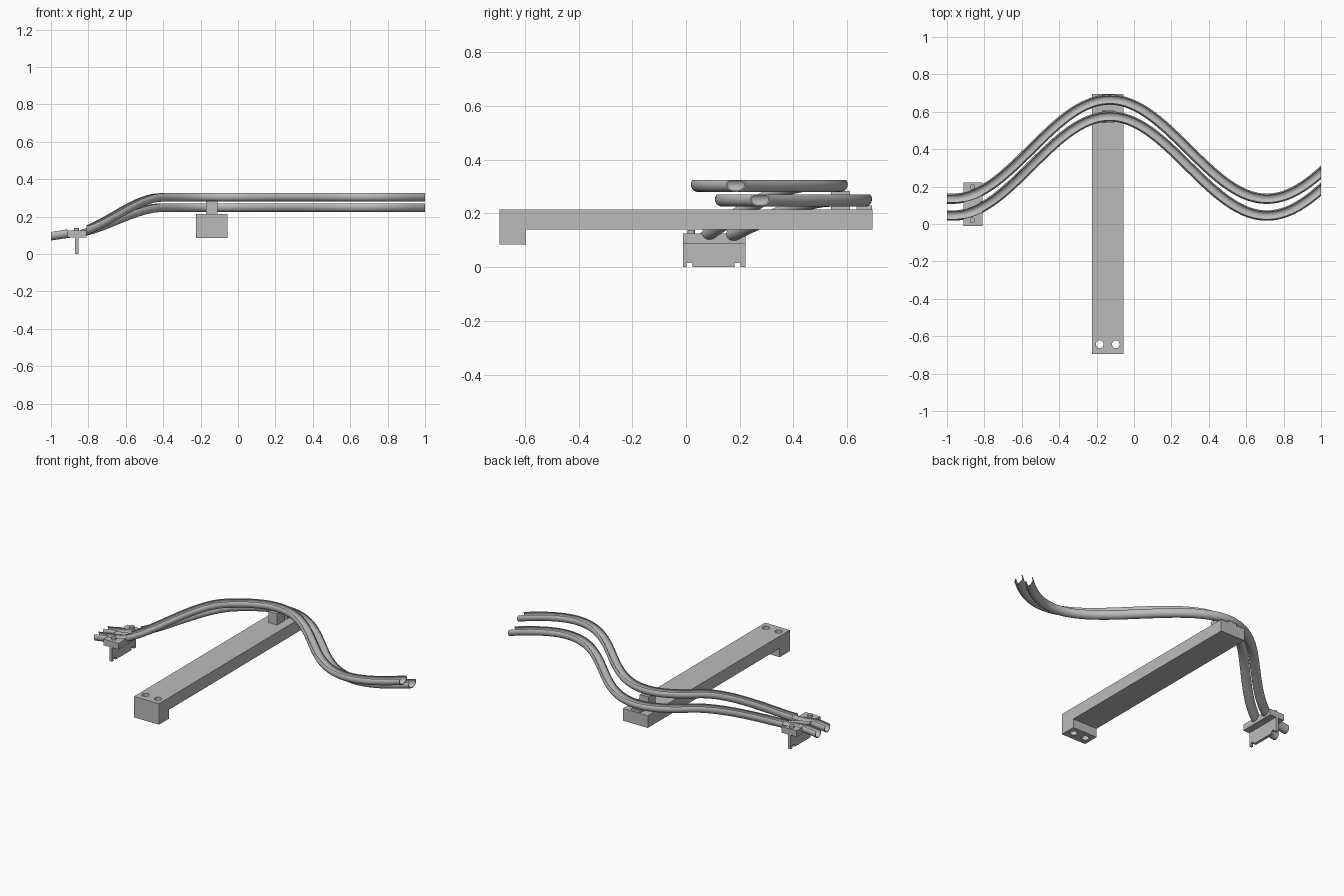
import bpy, bmesh, math
from mathutils import Vector

cube = bpy.data.objects.get("Cube")
if cube:
    bpy.data.objects.remove(cube)

grey = bpy.data.materials.new("plain_grey")
grey.use_nodes = True
grey.diffuse_color = (0.5, 0.5, 0.5, 1)
grey.node_tree.nodes["Principled BSDF"].inputs["Base Color"].default_value = (0.5, 0.5, 0.5, 1)


def add_object(name, bm, smooth=False):
    bmesh.ops.recalc_face_normals(bm, faces=bm.faces)
    mesh = bpy.data.meshes.new(name)
    bm.to_mesh(mesh)
    bm.free()
    mesh.materials.append(grey)
    ob = bpy.data.objects.new(name, mesh)
    bpy.context.collection.objects.link(ob)
    if smooth:
        bpy.ops.object.select_all(action='DESELECT')
        ob.select_set(True)
        bpy.context.view_layer.objects.active = ob
        bpy.ops.object.shade_smooth_by_angle(angle=math.radians(35))
    return ob


def extrude_x(name, outline, x0, x1):
    """Extrude a (y, z) outline between two x positions."""
    bm = bmesh.new()
    face = bm.faces.new([bm.verts.new((x0, y, z)) for y, z in outline])
    geom = bmesh.ops.extrude_face_region(bm, geom=[face])["geom"]
    moved = [v for v in geom if isinstance(v, bmesh.types.BMVert)]
    bmesh.ops.translate(bm, verts=moved, vec=(x1 - x0, 0, 0))
    return add_object(name, bm)


def box(name, x0, x1, y0, y1, z0, z1):
    return extrude_x(name, [(y0, z0), (y1, z0), (y1, z1), (y0, z1)], x0, x1)


def cylinder(name, x, y, z0, z1, r):
    bm = bmesh.new()
    bmesh.ops.create_cone(bm, cap_ends=True, segments=24, radius1=r, radius2=r, depth=z1 - z0)
    bmesh.ops.translate(bm, verts=bm.verts, vec=(x, y, (z0 + z1) / 2))
    return add_object(name, bm, True)


def cut(target, cutter):
    cutter.hide_render = True
    cutter.hide_set(True)
    mod = target.modifiers.new("cut", 'BOOLEAN')
    mod.operation = 'DIFFERENCE'
    mod.solver = 'EXACT'
    mod.object = cutter


# Wavy path shared by both rails
def rail_point(x, shift, top):
    wave = math.cos(math.pi * (x + 0.13) / 0.84) if x > -0.97 else -1
    y = 0.31 + 0.265 * wave + shift
    t = min(max((x + 0.9) / 0.5, 0), 1)
    z = 0.115 + (top - 0.115) * t * t * (3 - 2 * t) + 0.15 * min(x + 0.9, 0)
    return Vector((x, y, z))


def channel_profile(opening, outer=0.0275, inner=0.0235, n=24):
    """C section, open at the top by +-opening degrees."""
    a0, a1 = math.radians(90 + opening), math.radians(450 - opening)
    angles = [a0 + (a1 - a0) * i / n for i in range(n + 1)]
    ring = [(outer * math.cos(a), outer * math.sin(a)) for a in angles]
    return ring + [(inner * math.cos(a), inner * math.sin(a)) for a in reversed(angles)]


def circle_profile(r, n=24):
    return [(r * math.cos(math.tau * i / n), r * math.sin(math.tau * i / n)) for i in range(n)]


def sweep(name, profile, x0, x1, shift, top):
    """Sweep a section along the path and trim it square at x0 and x1."""
    bm = bmesh.new()
    rings = []
    start, end = x0 - 0.06, x1 + 0.06
    steps = max(8, int((end - start) / 0.02))
    for i in range(steps + 1):
        x = start + (end - start) * i / steps
        p = rail_point(x, shift, top)
        tangent = (rail_point(x + 0.01, shift, top) - rail_point(x - 0.01, shift, top)).normalized()
        side = tangent.cross(Vector((0, 0, 1))).normalized()
        up = side.cross(tangent)
        rings.append([bm.verts.new(p + side * u + up * v) for u, v in profile])
    n = len(profile)
    for a, b in zip(rings, rings[1:]):
        for j in range(n):
            bm.faces.new((a[j], a[(j + 1) % n], b[(j + 1) % n], b[j]))
    for x, normal in ((x0, -1), (x1, 1)):
        geom = bm.verts[:] + bm.edges[:] + bm.faces[:]
        bmesh.ops.bisect_plane(bm, geom=geom, plane_co=(x, 0, 0),
                               plane_no=(normal, 0, 0), clear_outer=True)
        rim = [e for e in bm.edges if e.is_boundary and all(abs(v.co.x - x) < 1e-5 for v in e.verts)]
        bmesh.ops.edgeloop_fill(bm, edges=rim)
    return add_object(name, bm, True)


# Support arm with a foot at the front and two bolt holes
arm = extrude_x("support_arm", [(-0.695, 0.085), (-0.595, 0.085), (-0.595, 0.14),
                                (0.695, 0.14), (0.695, 0.215), (-0.695, 0.215)], -0.225, -0.055)
for i, x in enumerate((-0.183, -0.097)):
    cut(arm, cylinder(f"bolt_hole_cutter_{i}", x, -0.643, 0.05, 0.25, 0.021))

# Rail posts on the arm
box("upper_rail_post", -0.17, -0.11, 0.54, 0.61, 0.21, 0.284)
box("lower_rail_pad", -0.17, -0.11, 0.635, 0.692, 0.21, 0.23)

# Clamp: grooved plate, hanging tab with notches, screw bosses
plate = box("clamp_plate", -0.912, -0.81, -0.012, 0.222, 0.087, 0.125)
tab = [(-0.012, 0), (0.002, 0), (0.002, 0.015), (0.025, 0.015), (0.025, 0), (0.18, 0),
       (0.18, 0.015), (0.203, 0.015), (0.203, 0), (0.222, 0), (0.222, 0.09), (-0.012, 0.09)]
extrude_x("clamp_tab", tab, -0.871, -0.854)
for i, y in enumerate((0.02, 0.198)):
    cylinder(f"clamp_screw_{i}", -0.864, y, 0.11, 0.138, 0.014)

# Rails: open channels, with shallower sections where they cross the clamp
for label, shift, top in (("upper", 0, 0.3075), ("lower", 0.09, 0.2525)):
    sweep(f"{label}_rail", channel_profile(50), -0.81, 1, shift, top)
    sweep(f"{label}_rail_entry", channel_profile(50), -1, -0.912, shift, top)
    sweep(f"{label}_clamp_channel", channel_profile(85), -0.912, -0.81, shift, top)
    cut(plate, sweep(f"{label}_groove_cutter", circle_profile(0.025), -0.95, -0.77, shift, top))
